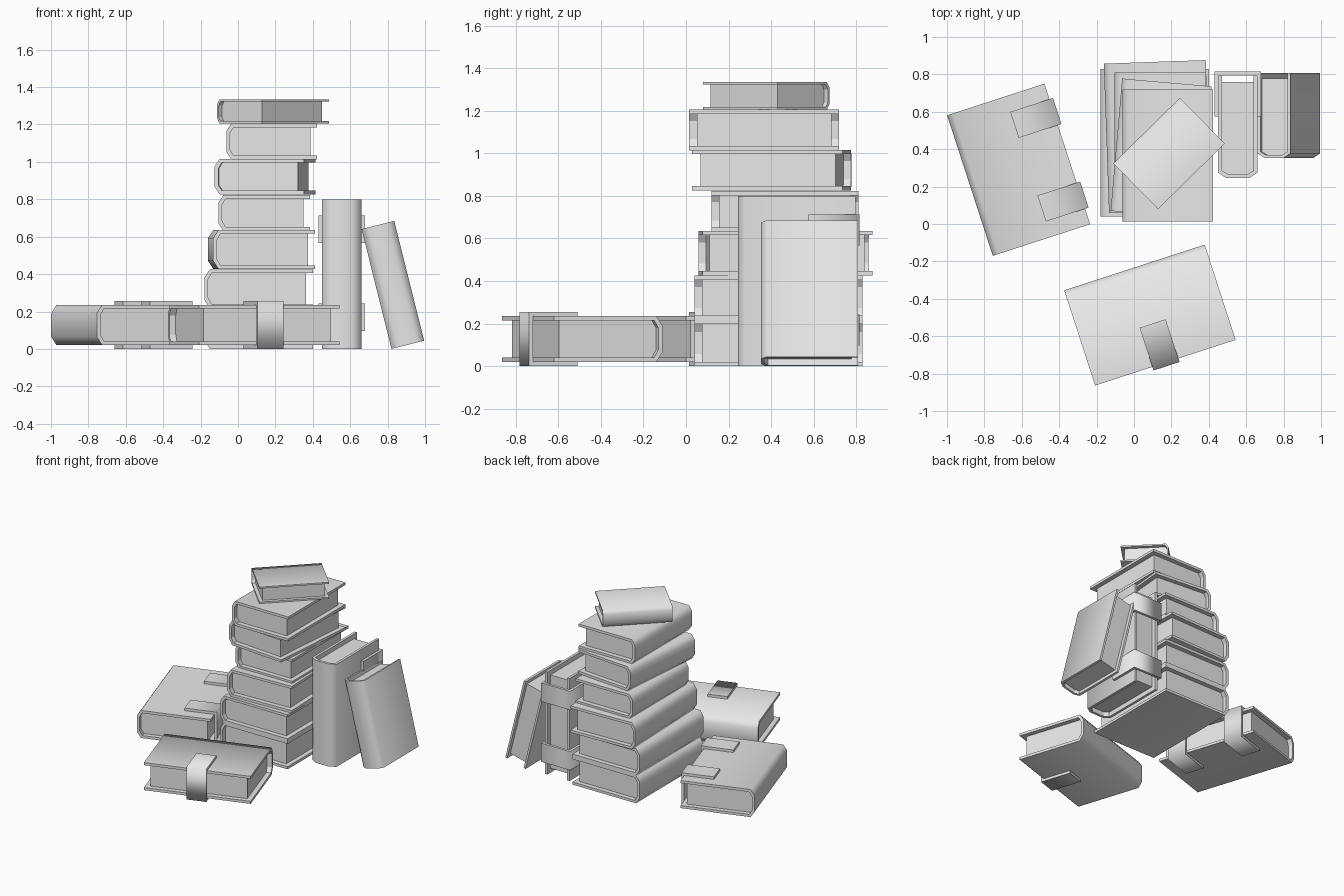
import bpy
import bmesh
from math import radians
from mathutils import Matrix, Vector

if "Cube" in bpy.data.objects:
    bpy.data.objects.remove(bpy.data.objects["Cube"], do_unlink=True)

# One plain grey for everything
GREY = (0.8, 0.8, 0.8, 1.0)
grey = bpy.data.materials.new("plain_grey")
grey.use_nodes = True
grey.diffuse_color = GREY
for node in grey.node_tree.nodes:
    if node.type == "BSDF_PRINCIPLED":
        node.inputs["Base Color"].default_value = GREY


def prism(name, profile, y0, y1, soft, matrix):
    """Extrude an x-z profile along y; only the soft corners shade smoothly."""
    bm = bmesh.new()
    near = [bm.verts.new((x, y0, z)) for x, z in profile]
    far = [bm.verts.new((x, y1, z)) for x, z in profile]
    bm.faces.new(near)
    bm.faces.new(far)
    count = len(profile)
    for i in range(count):
        j = (i + 1) % count
        bm.faces.new((near[i], near[j], far[j], far[i]))
    bmesh.ops.recalc_face_normals(bm, faces=bm.faces)
    for face in bm.faces:
        face.smooth = True
    for edge in bm.edges:
        edge.smooth = False
    for i in soft:
        bm.edges.get((near[i], far[i])).smooth = True
    mesh = bpy.data.meshes.new(name)
    bm.to_mesh(mesh)
    bm.free()
    mesh.materials.append(grey)
    obj = bpy.data.objects.new(name, mesh)
    obj.matrix_world = matrix
    bpy.context.scene.collection.objects.link(obj)
    return obj


def spine_profile(fore, spine, half, cx, cz):
    """Open section: flat boards joined by a spine with chamfered corners."""
    return [(fore, -half), (spine + cx, -half), (spine, -half + cz),
            (spine, half - cz), (spine + cx, half), (fore, half)]


def book(name, matrix, width, length, thick, board=0.02, inset=0.036, straps=()):
    """Local axes: spine at -x, pages open at +x, boards face +z and -z."""
    hw, hl, ht = width / 2, length / 2, thick / 2
    cx, cz = thick * 0.14, thick * 0.21
    corners = range(1, 5)

    # Cover: outer section followed by the inner section reversed
    outer = spine_profile(hw, -hw, ht, cx, cz)
    inner = spine_profile(hw, -hw + board, ht - board, cx * 0.7, cz * 0.8)
    prism(name + "_cover", outer + inner[::-1], -hl, hl, corners, matrix)

    # Page block fills the cover, set back on three sides
    pages = spine_profile(hw - inset, -hw + board, ht - board, cx * 0.7, cz * 0.8)
    prism(name + "_pages", pages, -hl + inset, hl - inset, [], matrix)

    # Clasp straps wrap round the open side
    s, back = 0.02, hw - 0.22
    for n, y in enumerate(straps, 1):
        wrap = [(back, -ht - s), (hw + s, -ht - s), (hw + s, ht + s), (back, ht + s),
                (back, ht), (hw, ht), (hw, -ht), (back, -ht)]
        prism(f"{name}_strap_{n}", wrap, y - 0.073, y + 0.073, (1, 2), matrix)


def lying(x, y, z, angle=0):
    return Matrix.Translation((x, y, z)) @ Matrix.Rotation(radians(angle), 4, "Z")


def standing(x, y, z, lean=0):
    # Spine turned to the front, length running upwards
    upright = Matrix(((0, 0, 1, 0), (1, 0, 0, 0), (0, 1, 0, 0), (0, 0, 0, 1)))
    return Matrix.Translation((x, y, z)) @ Matrix.Rotation(radians(lean), 4, "Y") @ upright


# Stack: x, y, bottom, top, turn, width, length
stack = [
    (0.11, 0.435, 0.0, 0.218, 0, 0.58, 0.79),
    (0.11, 0.435, 0.218, 0.426, 0, 0.58, 0.79),
    (0.125, 0.467, 0.427, 0.636, 2, 0.545, 0.80),
    (0.14, 0.465, 0.632, 0.823, 0, 0.49, 0.69),
    (0.145, 0.403, 0.826, 1.016, -5, 0.48, 0.71),
    (0.18, 0.367, 1.014, 1.205, 0, 0.485, 0.705),
]
for n, (x, y, low, high, turn, w, l) in enumerate(stack, 1):
    book(f"stacked_book_{n}", lying(x, y, (low + high) / 2, turn), w, l, high - low)

# Small book on top of the stack
book("small_top_book", lying(0.187, 0.377, 1.27, -45.5), 0.343, 0.5, 0.129,
     board=0.012, inset=0.026)

# Strapped books lying on the ground
book("side_book", lying(-0.617, 0.29, 0.128, 18), 0.547, 0.79, 0.215,
     straps=(-0.235, 0.235))
book("front_book", lying(0.085, -0.487, 0.128, -72), 0.535, 0.79, 0.215, straps=(0,))

# Strapped book standing up, and a plain one leaning on it
book("standing_book", standing(0.555, 0.52, 0.4), 0.55, 0.8, 0.21,
     straps=(-0.23, 0.24))
book("leaning_book", standing(0.828, 0.58, 0.3425, -14), 0.455, 0.66, 0.18,
     board=0.016, inset=0.03)
